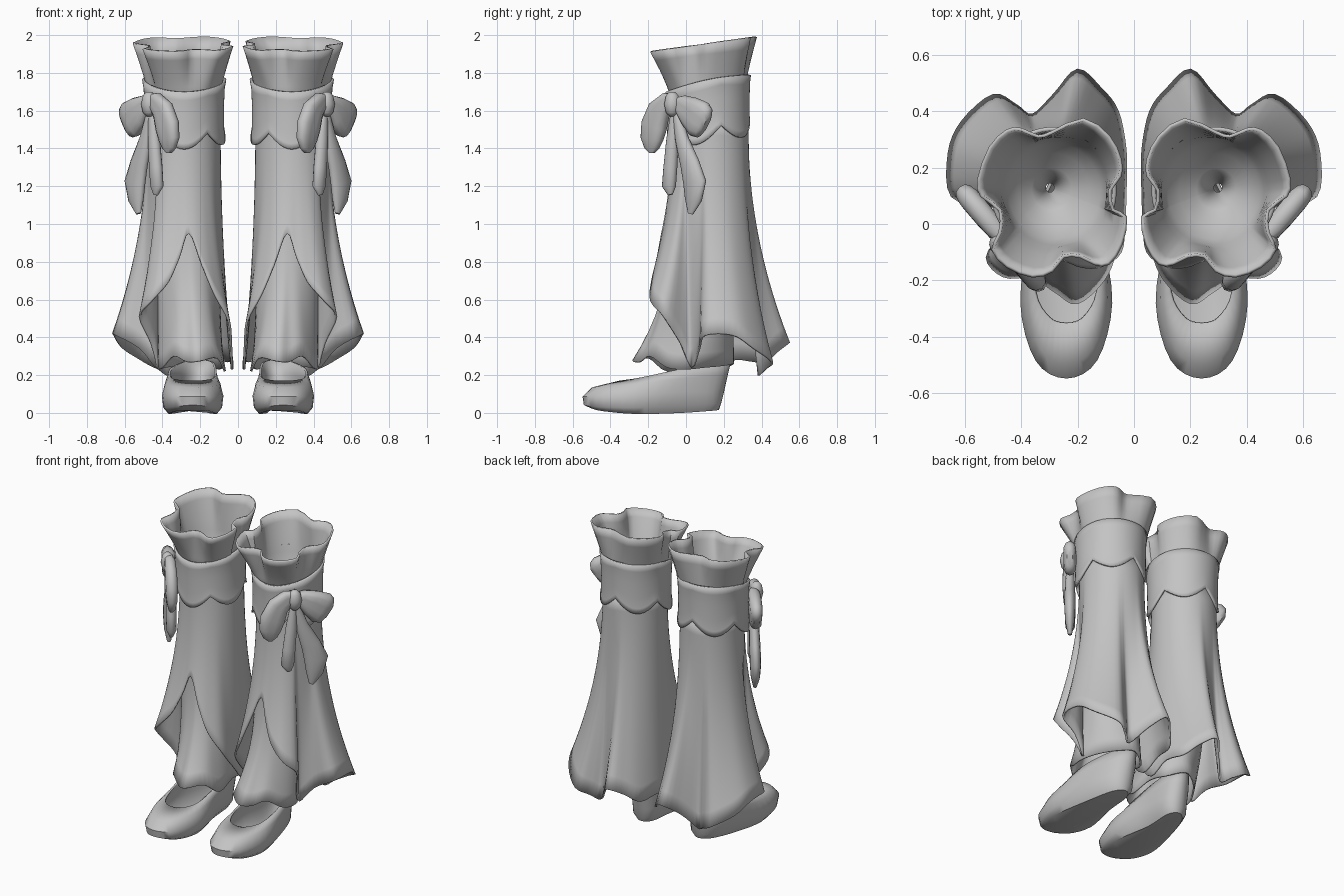
import bpy, bmesh, math
from mathutils import Vector

GREY = bpy.data.materials.new("soft_grey")
GREY.diffuse_color = (0.55, 0.55, 0.55, 1)


def smooth_loop(ctrl, n=4):
    """Closed Catmull-Rom curve through the control points."""
    p = [Vector(c) for c in ctrl]
    out = []
    for i in range(len(p)):
        a, b, c, d = p[i - 1], p[i], p[(i + 1) % len(p)], p[(i + 2) % len(p)]
        for k in range(n):
            t = k / n
            out.append(0.5 * (2 * b + (c - a) * t + (2 * a - 5 * b + 4 * c - d) * t * t
                              + (3 * b - a - 3 * c + d) * t ** 3))
    return out


def loft(name, rings, thickness=0.0, cap_first=False, cap_last=False):
    """Skin closed rings, thicken if wanted, and mirror to the other leg."""
    bm = bmesh.new()
    vs = [[bm.verts.new(p) for p in r] for r in rings]
    n = len(rings[0])
    for a, b in zip(vs, vs[1:]):
        for i in range(n):
            j = (i + 1) % n
            bm.faces.new((a[i], a[j], b[j], b[i]))
    if cap_first:
        bm.faces.new(vs[0])
    if cap_last:
        bm.faces.new(vs[-1])
    bmesh.ops.recalc_face_normals(bm, faces=bm.faces)
    me = bpy.data.meshes.new(name)
    bm.to_mesh(me)
    bm.free()
    ob = bpy.data.objects.new(name, me)
    bpy.context.collection.objects.link(ob)
    me.materials.append(GREY)
    bpy.context.view_layer.objects.active = ob
    ob.select_set(True)
    bpy.ops.object.shade_smooth_by_angle(angle=math.radians(50))
    ob.select_set(False)
    if thickness:
        m = ob.modifiers.new("cloth", 'SOLIDIFY')
        m.thickness, m.offset = thickness, 0
    ob.modifiers.new("other_leg", 'MIRROR')
    return ob


def flare(name, rim, centre, radii, z0, power, rows, thickness, n=4, extra=()):
    """Cloth running from an oval at z0 out to a wavy rim; extra = (scale, z) rings below."""
    rim = smooth_loop(rim, n)
    cx, cy = centre
    base = []
    for p in rim:
        a = math.atan2(p.y - cy, p.x - cx)
        base.append(Vector((cx + radii[0] * math.cos(a), cy + radii[1] * math.sin(a), z0)))
    rings = [[Vector((cx + (b.x - cx) * s + 0.02 * (1 - s), cy + (b.y - cy) * s + 0.015 * (1 - s), z))
              for b in base] for s, z in extra]
    for r in range(rows + 1):
        t = r / rows
        e = t ** power
        rings.append([Vector((b.x + (p.x - b.x) * e, b.y + (p.y - b.y) * e,
                              b.z + (p.z - b.z) * t)) for b, p in zip(base, rim)])
    return loft(name, rings, thickness)


# Ruffled cuff: the rim rises towards the back, the inside closes to a small opening
cuff_rim = [(0.18, 0.37), (0.09, 0.31), (0.05, 0.23), (0.05, 0.17), (0.085, 0.12),
            (0.075, 0.05), (0.03, 0.025), (0.045, -0.07), (0.09, -0.14), (0.14, -0.14),
            (0.19, -0.115), (0.25, -0.115), (0.29, -0.165), (0.36, -0.185), (0.45, -0.15),
            (0.50, -0.09), (0.475, -0.03), (0.475, 0.05), (0.54, 0.10), (0.55, 0.16),
            (0.51, 0.27), (0.45, 0.33), (0.40, 0.335), (0.34, 0.31), (0.29, 0.325)]
flare("ruffled_cuff", [(x, y, 1.94 + 0.14 * y) for x, y in cuff_rim],
      (0.28, 0.115), (0.187, 0.195), 1.68, 1.15, 5, 0.012, 2,
      [(0.1, 1.48), (0.4, 1.53), (0.7, 1.585), (0.9, 1.635)])

# Outer trouser: the rim runs from the slit apex round the hem and back up
hem = [(0.26, -0.125, 0.95), (0.19, -0.15, 0.78), (0.12, -0.15, 0.62), (0.05, -0.10, 0.49),
       (0.037, 0.0, 0.36), (0.032, 0.12, 0.23), (0.032, 0.26, 0.28), (0.06, 0.40, 0.27),
       (0.12, 0.48, 0.33), (0.20, 0.545, 0.37), (0.28, 0.46, 0.30), (0.36, 0.385, 0.20),
       (0.42, 0.42, 0.23), (0.50, 0.455, 0.27), (0.61, 0.36, 0.34), (0.655, 0.25, 0.41),
       (0.645, 0.10, 0.41), (0.52, 0.07, 0.34), (0.43, 0.03, 0.24), (0.46, -0.03, 0.37),
       (0.52, -0.12, 0.51), (0.46, -0.185, 0.59), (0.37, -0.18, 0.69), (0.31, -0.15, 0.82)]
flare("outer_trouser", hem, (0.285, 0.13), (0.187, 0.195), 1.55, 2.1, 14, 0.012)

# Inner trouser leg seen through the slit
inner_hem = [(0.20, -0.28, 0.275), (0.11, -0.20, 0.29), (0.07, -0.10, 0.22), (0.08, 0.05, 0.25),
             (0.10, 0.18, 0.23), (0.20, 0.25, 0.26), (0.30, 0.20, 0.25), (0.38, 0.10, 0.24),
             (0.42, 0.0, 0.23), (0.40, -0.10, 0.24), (0.34, -0.19, 0.30), (0.27, -0.245, 0.27)]
flare("inner_trouser", inner_hem, (0.27, 0.09), (0.165, 0.165), 1.05, 2.4, 10, 0.01)

# Wide band under the cuff with a pointed lower edge
band = []
for t in (0, 0.15, 0.4, 0.7, 0.9, 1):
    ring = []
    for i in range(60):
        a = 2 * math.pi * i / 60 + math.pi / 2
        c, s = math.cos(a), math.sin(a)
        top = 1.745 + 0.045 * s + 0.02 * c * c
        low = 1.47 + 0.035 * s + 0.04 * (1 - 2 * abs(math.cos(2.5 * (a + math.pi / 2))))
        k = 1 + 0.05 * (2 * t - 1) ** 4 * (0.5 + 0.5 * c * c) - 0.02 * t
        ring.append(Vector((0.285 + 0.206 * k * c, 0.118 + 0.214 * k * s, top + (low - top) * t)))
    band.append(ring)
loft("band", band, 0.014)


# Wedge shoe: half outlines (y, half width, z) from toe to heel, open on top
def shoe_ring(half):
    pts = half + [(y, -w, z) for y, w, z in reversed(half[1:-1])]
    return smooth_loop([(0.24 - 0.13 * max(0, y + 0.05) + w, y, z) for y, w, z in pts], 4)


shoe = [
    [(-0.50, 0, .03), (-.44, .088, .015), (-.27, .125, .0), (-.05, .085, .004), (.12, .055, .015), (.17, 0, .02)],
    [(-.536, 0, .045), (-.47, .10, .035), (-.28, .15, .03), (-.04, .11, .04), (.14, .07, .05), (.18, 0, .05)],
    [(-.542, 0, .085), (-.48, .105, .085), (-.28, .157, .09), (-.04, .122, .11), (.14, .075, .11), (.195, 0, .11)],
    [(-.495, 0, .13), (-.44, .09, .135), (-.27, .14, .148), (-.04, .123, .18), (.16, .075, .2), (.215, 0, .2)],
    [(-.35, 0, .165), (-.33, .06, .168), (-.24, .11, .183), (-.04, .118, .23), (.16, .075, .27), (.235, 0, .28)],
]
loft("shoe", [shoe_ring(h) for h in shoe], 0.012, cap_first=True)

# Bow, built in a slanted frame: t along the bow, n outwards
T, N, KNOT = Vector((0.65, 0.76, 0)), Vector((0.76, -0.65, 0)), Vector((0.455, -0.06, 0))


def ribbon(name, spine, pinch=0.0):
    """Puffy strip along (t, n, z, half width, half depth) stations."""
    rings = []
    for i, (t, n, z, w, d) in enumerate(spine):
        a, b = spine[max(i - 1, 0)], spine[min(i + 1, len(spine) - 1)]
        dt, dz = b[0] - a[0], b[2] - a[2]
        ln = math.hypot(dt, dz)
        ring = []
        for k in range(14):
            q = 2 * math.pi * k / 14
            u, v = w * math.cos(q), d * math.sin(q) * (1 - pinch * math.sin(q) ** 4)
            p = KNOT + T * (t - dz / ln * u) + N * (n + v)
            ring.append(Vector((p.x, p.y, z + dt / ln * u)))
        rings.append(ring)
    loft(name, rings, 0, True, True)


ribbon("outer_loop", [(.0, .0, 1.64, .03, .03), (.05, .0, 1.63, .055, .05), (.11, .0, 1.595, .085, .055),
                      (.17, .0, 1.555, .105, .055), (.205, .0, 1.535, .09, .045), (.22, .0, 1.525, .05, .025)], 0.3)
ribbon("inner_loop", [(.01, .01, 1.66, .03, .03), (-.04, .01, 1.65, .05, .045), (-.10, .01, 1.60, .07, .05),
                      (-.135, .01, 1.52, .08, .052), (-.15, .01, 1.45, .07, .045),
                      (-.15, .01, 1.40, .045, .03), (-.15, .01, 1.375, .015, .015)], 0.3)
ribbon("short_tail", [(0, 0, 1.6, .02, .02), (-.015, 0, 1.45, .035, .03), (-.03, .0, 1.3, .04, .033),
                      (-.04, 0, 1.2, .042, .03), (-.03, 0, 1.155, .015, .012)])
ribbon("long_tail", [(.01, 0, 1.6, .02, .02), (.05, 0, 1.45, .04, .03), (.105, 0, 1.32, .06, .034),
                     (.14, 0, 1.22, .075, .034), (.13, 0, 1.13, .055, .028), (.11, 0, 1.055, .016, .012)])
ribbon("knot", [(0, .02, 1.70, .015, .015), (0, .02, 1.68, .035, .032), (0, .02, 1.635, .045, .042),
                (0, .02, 1.59, .035, .032), (0, .02, 1.57, .015, .015)])
